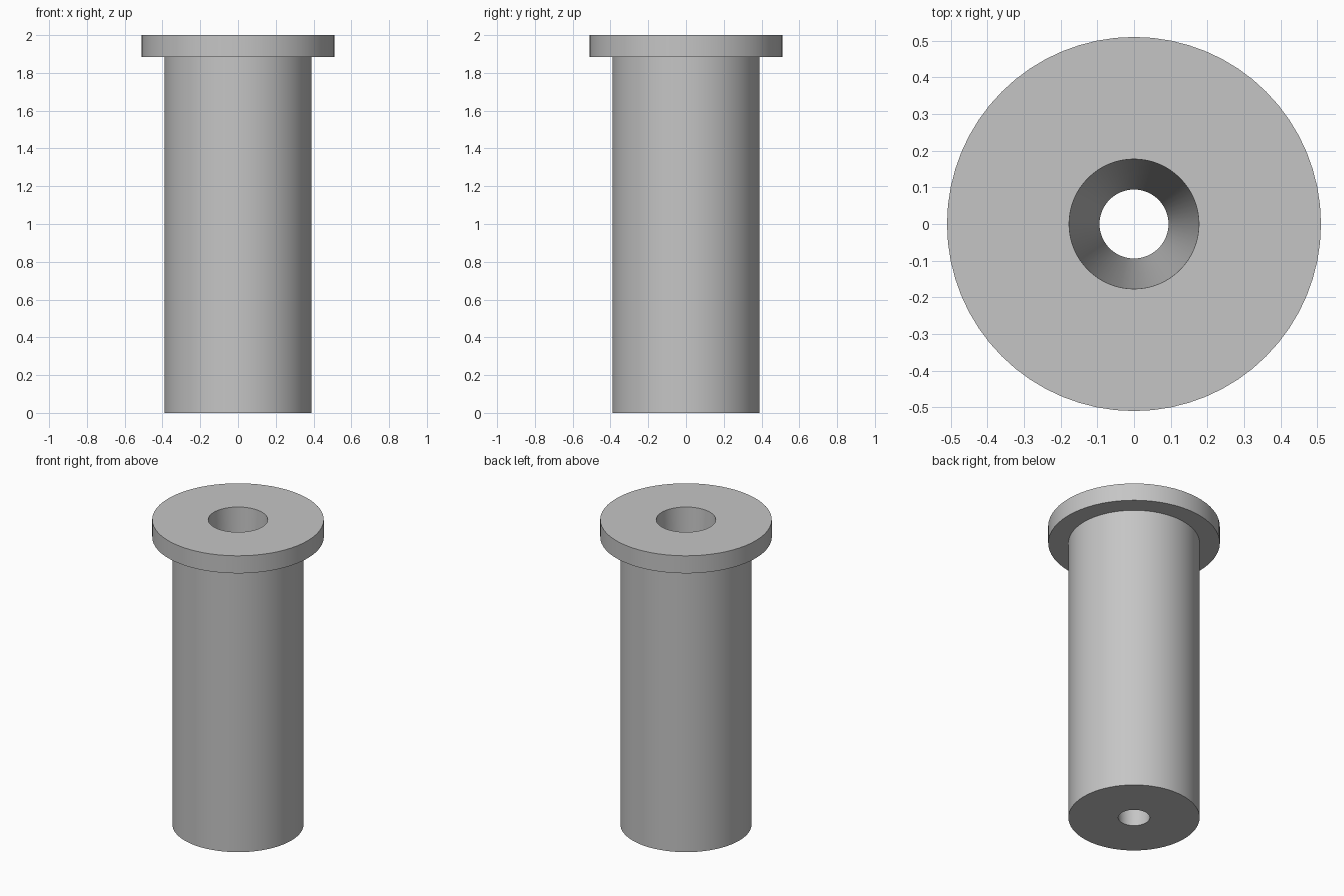
import bpy
import bmesh
import math

default = bpy.data.objects.get("Cube")
if default:
    bpy.data.objects.remove(default, do_unlink=True)

SEGMENTS = 64
HEIGHT = 2.0
FLANGE_BASE = 1.885
FLANGE_RADIUS = 0.51
SHAFT_RADIUS = 0.39
BORE_TOP = 0.177
BORE_BOTTOM = 0.094

metal = bpy.data.materials.new("light grey")
metal.use_nodes = True
grey = (0.56, 0.56, 0.56, 1.0)
metal.diffuse_color = grey
metal.node_tree.nodes["Principled BSDF"].inputs["Base Color"].default_value = grey


def lathe(name, profile, material):
    """Turn a closed (radius, height) profile around the z axis."""
    bm = bmesh.new()
    verts = [bm.verts.new((r, 0, z)) for r, z in profile]
    edges = [bm.edges.new((v, verts[(i + 1) % len(verts)]))
             for i, v in enumerate(verts)]
    bmesh.ops.spin(bm, geom=verts + edges, cent=(0, 0, 0), axis=(0, 0, 1),
                   angle=math.tau, steps=SEGMENTS, use_merge=True)
    bmesh.ops.remove_doubles(bm, verts=bm.verts, dist=1e-5)
    bmesh.ops.recalc_face_normals(bm, faces=bm.faces)
    mesh = bpy.data.meshes.new(name)
    bm.to_mesh(mesh)
    bm.free()
    mesh.materials.append(material)
    obj = bpy.data.objects.new(name, mesh)
    bpy.context.collection.objects.link(obj)
    return obj


# Flanged sleeve with a tapered bore running right through it
sleeve = lathe("flanged_sleeve", [
    (BORE_BOTTOM, 0),
    (SHAFT_RADIUS, 0),
    (SHAFT_RADIUS, FLANGE_BASE),
    (FLANGE_RADIUS, FLANGE_BASE),
    (FLANGE_RADIUS, HEIGHT),
    (BORE_TOP, HEIGHT),
], metal)

# Smooth round walls, crisp rims
bpy.ops.object.select_all(action="DESELECT")
sleeve.select_set(True)
bpy.context.view_layer.objects.active = sleeve
bpy.ops.object.shade_smooth_by_angle(angle=math.radians(30))
